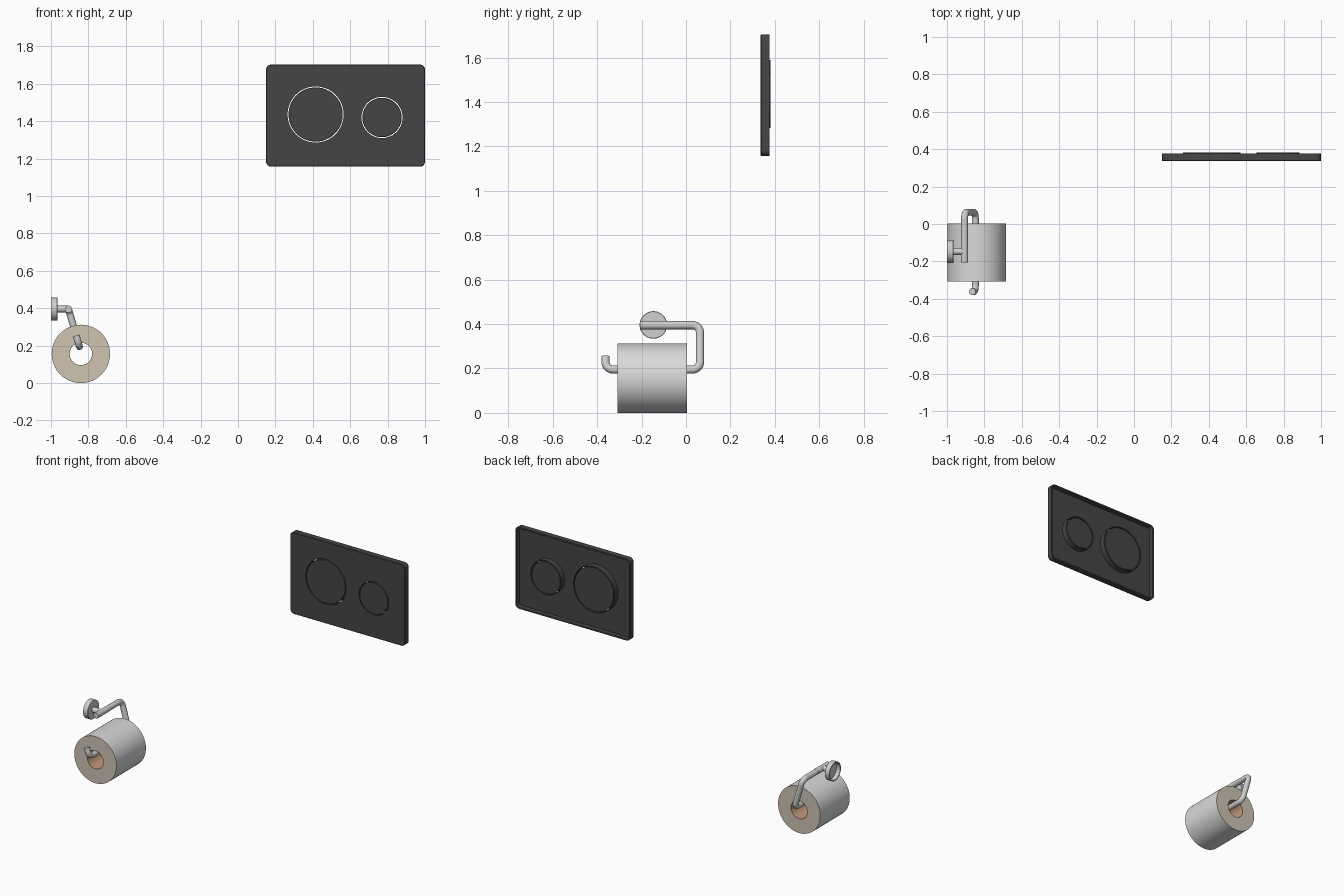
import bpy, bmesh, math
from mathutils import Vector

if "Cube" in bpy.data.objects:
    bpy.data.objects.remove(bpy.data.objects["Cube"])


def material(name, rgb):
    m = bpy.data.materials.new(name)
    m.diffuse_color = (*rgb, 1)
    m.use_nodes = True
    m.node_tree.nodes["Principled BSDF"].inputs["Base Color"].default_value = m.diffuse_color
    return m


BLACK = material("matt_black", (0.06, 0.06, 0.06))
METAL = material("brushed_metal", (0.62, 0.62, 0.62))
PAPER = material("paper_white", (0.70, 0.70, 0.70))
PAPER_END = material("paper_edge", (0.62, 0.55, 0.45))
CARD = material("cardboard", (0.55, 0.32, 0.20))


def finish(name, bm, mats):
    bmesh.ops.recalc_face_normals(bm, faces=bm.faces)
    me = bpy.data.meshes.new(name)
    bm.to_mesh(me)
    bm.free()
    ob = bpy.data.objects.new(name, me)
    bpy.context.collection.objects.link(ob)
    for m in mats:
        me.materials.append(m)
    smooth(ob)
    return ob


def smooth(ob):
    bpy.ops.object.select_all(action='DESELECT')
    ob.select_set(True)
    bpy.context.view_layer.objects.active = ob
    bpy.ops.object.shade_smooth_by_angle(angle=math.radians(35))


def lathe(name, centre, axis, profile, mats, closed=True, seg=64, slots=None):
    """Spin (radius, height) points round the x or y axis through centre."""
    bm = bmesh.new()
    rings = []
    for r, h in profile:
        ring = []
        for i in range(seg):
            a = 2 * math.pi * i / seg
            u, w = r * math.cos(a), r * math.sin(a)
            off = (h, u, w) if axis == 'x' else (u, h, w)
            ring.append(bm.verts.new(Vector(centre) + Vector(off)))
        rings.append(ring)
    n = len(rings)
    for k in range(n if closed else n - 1):
        a, b = rings[k], rings[(k + 1) % n]
        for i in range(seg):
            j = (i + 1) % seg
            f = bm.faces.new((a[i], a[j], b[j], b[i]))
            f.material_index = slots[k] if slots else 0
    if not closed:
        bm.faces.new(rings[0])
        bm.faces.new(rings[-1])
    return finish(name, bm, mats)


def tube(name, corners, radius, bend=0.035):
    """Round bar through corner points with filleted bends."""
    pts = [Vector(c) for c in corners]
    path = [pts[0]]
    for a, p, b in zip(pts, pts[1:], pts[2:]):
        d1, d2 = (a - p).normalized(), (b - p).normalized()
        s, e = p + d1 * bend, p + d2 * bend
        centre = p + (d1 + d2) * bend
        for i in range(11):
            t = i / 10 * math.pi / 2
            path.append(centre + (s - centre) * math.cos(t) + (e - centre) * math.sin(t))
    path.append(pts[-1])
    cu = bpy.data.curves.new(name, 'CURVE')
    cu.dimensions = '3D'
    cu.bevel_depth = radius
    cu.bevel_resolution = 6
    cu.use_fill_caps = True
    sp = cu.splines.new('POLY')
    sp.points.add(len(path) - 1)
    for q, v in zip(sp.points, path):
        q.co = (*v, 1)
    ob = bpy.data.objects.new(name, cu)
    bpy.context.collection.objects.link(ob)
    cu.materials.append(METAL)
    bpy.ops.object.select_all(action='DESELECT')
    ob.select_set(True)
    bpy.context.view_layer.objects.active = ob
    bpy.ops.object.convert(target='MESH')
    smooth(bpy.context.object)


# Flush plate: hollow shell lofted from rounded rectangles (inset, y)
X0, X1, Z0, Z1 = 0.15, 1.0, 1.157, 1.703
bm = bmesh.new()
rings = []
for inset, y in [(0.003, 0.336), (0, 0.339), (0, 0.376), (0.01, 0.376), (0.01, 0.344)]:
    ring = []
    rad = 0.028 - inset
    for k, (sx, sz) in enumerate([(1, 1), (-1, 1), (-1, -1), (1, -1)]):
        cx = X1 - 0.028 if sx > 0 else X0 + 0.028
        cz = Z1 - 0.028 if sz > 0 else Z0 + 0.028
        for i in range(9):
            a = math.pi / 2 * (k + i / 8)
            ring.append(bm.verts.new((cx + rad * math.cos(a), y, cz + rad * math.sin(a))))
    rings.append(ring)
for a, b in zip(rings, rings[1:]):
    for i in range(len(a)):
        j = (i + 1) % len(a)
        bm.faces.new((a[i], a[j], b[j], b[i]))
bm.faces.new(rings[0])
bm.faces.new(rings[-1])
plate = finish("flush_plate", bm, [BLACK])

# Two flush buttons, each in a collar behind a round hole
for label, x, z, r in [("large", 0.415, 1.436, 0.150), ("small", 0.770, 1.420, 0.110)]:
    c = (x, 0, z)
    cutter = lathe("cutter", c, 'y', [(r, 0.30), (r, 0.42)], [BLACK], closed=False)
    mod = plate.modifiers.new("hole", 'BOOLEAN')
    mod.operation = 'DIFFERENCE'
    mod.solver = 'EXACT'
    mod.object = cutter
    bpy.context.view_layer.objects.active = plate
    bpy.ops.object.modifier_apply(modifier=mod.name)
    bpy.data.objects.remove(cutter)
    lathe(label + "_button_collar", c, 'y',
          [(r, 0.344), (r, 0.381), (r + 0.004, 0.381), (r + 0.004, 0.344)], [BLACK])
    q = r - 0.005
    lathe(label + "_button", c, 'y',
          [(q - 0.002, 0.336), (q, 0.338), (q, 0.379)], [BLACK], closed=False)
smooth(plate)

# Toilet roll: paper side, beige ends, cardboard core
lathe("toilet_roll", (-0.84, 0, 0.156), 'y',
      [(0.156, -0.308), (0.156, 0.004), (0.063, 0.004), (0.063, -0.308)],
      [PAPER, PAPER_END], slots=[0, 1, 1, 1])
lathe("cardboard_core", (-0.84, 0, 0.156), 'y',
      [(0.063, -0.308), (0.063, 0.004), (0.060, 0.004), (0.060, -0.308)], [CARD])

# Wall rosette: cup open toward the wall
lathe("wall_rosette", (0, -0.147, 0.396), 'x',
      [(0.062, -1.0), (0.062, -0.968), (0.060, -0.966), (0.001, -0.966),
       (0.001, -0.972), (0.055, -0.972), (0.055, -1.0)], [METAL])

# Holder bar: post, joint sleeve and bent arm
tube("holder_post", [(-0.97, -0.147, 0.396), (-0.906, -0.147, 0.396)], 0.018)
tube("joint_sleeve", [(-0.906, -0.207, 0.395), (-0.906, -0.082, 0.395)], 0.0195)
tube("holder_arm", [(-0.906, -0.2, 0.395), (-0.906, 0.063, 0.395), (-0.848, 0.063, 0.195),
                    (-0.848, -0.362, 0.195), (-0.865, -0.362, 0.254)], 0.0185)
